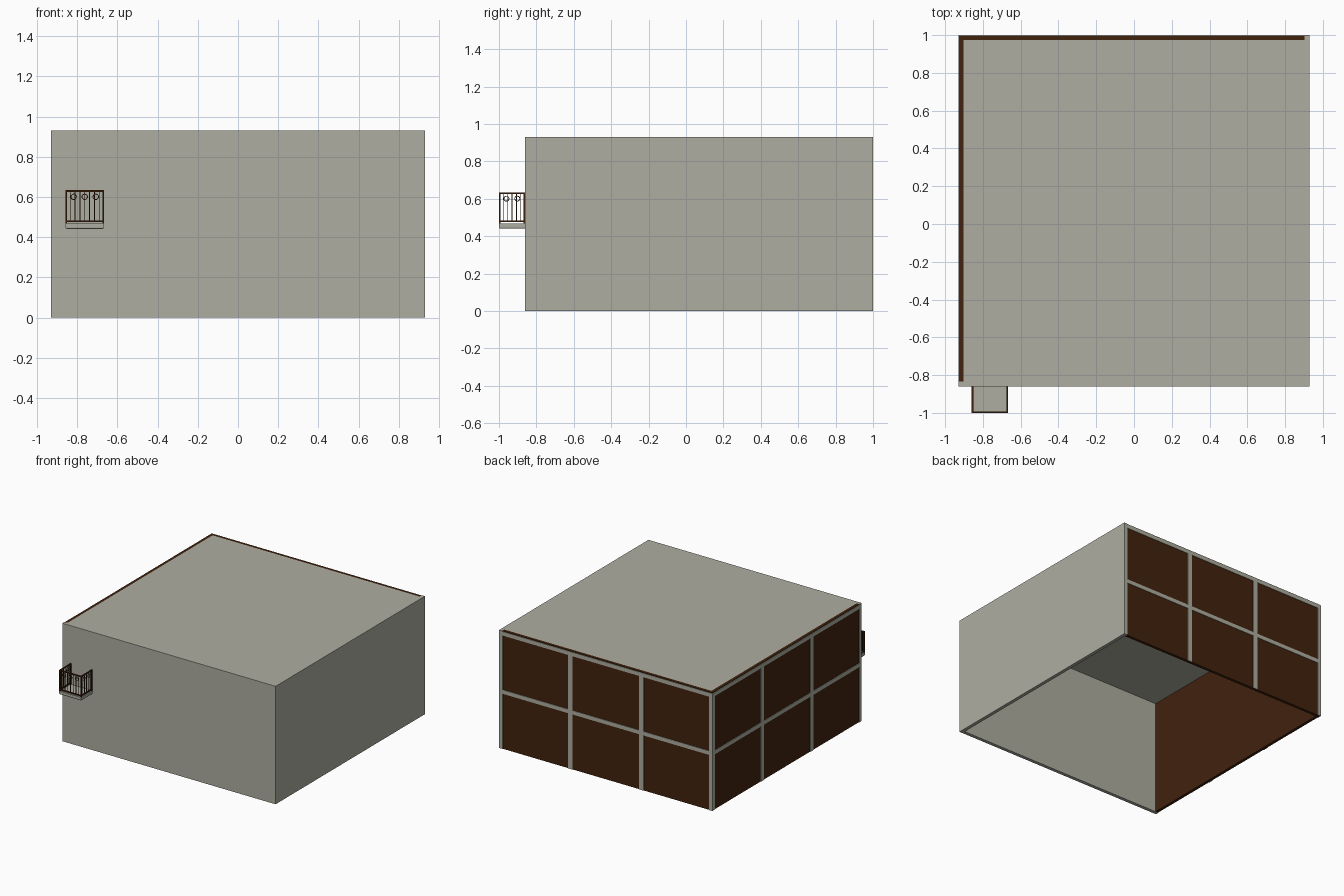
import bpy, bmesh, math
from mathutils import Vector, Matrix

if "Cube" in bpy.data.objects:
    bpy.data.objects.remove(bpy.data.objects["Cube"])


def material(name, rgb):
    m = bpy.data.materials.new(name)
    m.diffuse_color = (*rgb, 1)
    m.use_nodes = True
    m.node_tree.nodes["Principled BSDF"].inputs["Base Color"].default_value = m.diffuse_color
    return m


GREY = material("concrete_grey", (0.42, 0.42, 0.355))
BROWN = material("dark_brown", (0.052, 0.016, 0.004))


def finish(name, bm, mat):
    me = bpy.data.meshes.new(name)
    bm.to_mesh(me)
    bm.free()
    me.materials.append(mat)
    ob = bpy.data.objects.new(name, me)
    bpy.context.collection.objects.link(ob)
    return ob


def add_box(bm, x, y, z):
    lo, hi = Vector((x[0], y[0], z[0])), Vector((x[1], y[1], z[1]))
    mat = Matrix.Translation((lo + hi) / 2) @ Matrix.Diagonal((*(hi - lo), 1))
    bmesh.ops.create_cube(bm, size=1, matrix=mat)


def boxes(name, mat, *specs):
    bm = bmesh.new()
    for s in specs:
        add_box(bm, *s)
    return finish(name, bm, mat)


W, F, B, H, T = 0.93, -0.86, 1.0, 0.93, 0.027
P = 0.004  # how far the grey lattice stands proud of the brown panels

# Hollow room, open underneath
boxes("front_wall", GREY, ((-W, W), (F, F + T), (0, H)))
boxes("right_wall", GREY, ((W - T, W), (F + T, B), (0, H)))
boxes("roof", GREY, ((-W + T, W - T), (F + T, B - T), (H - T, H)))
boxes("back_panel", BROWN, ((-W + P, W - T), (B - T, B - P), (0, H)))
boxes("left_panel", BROWN, ((-W + P, -W + T), (F + T, B - T), (0, H)))

# Lattice strips: three columns by two rows on the back and left
HW = 0.019
rows = [(0.435, 0.466), (H - 0.036, H - 0.005)]


def spans(a, b):
    step = (b - a) / 3
    return [(a, a + 0.03)] + [(a + step * i - HW, a + step * i + HW) for i in (1, 2)] + [(b - 0.03, b)]


def gaps(cols):
    return [(cols[i][1], cols[i + 1][0]) for i in range(3)]


cols = spans(-W, W)
boxes("back_lattice", GREY,
      *[(c, (B - P, B), (0, H - 0.005)) for c in cols],
      *[(g, (B - P, B), r) for g in gaps(cols) for r in rows])
cols = spans(F, B - P)
boxes("left_lattice", GREY,
      *[((-W, -W + P), c, (0, H - 0.005)) for c in cols],
      *[((-W, -W + P), g, r) for g in gaps(cols) for r in rows])

# Balcony floor with softened lower corners
X0, X1, Y0 = -0.859, -0.667, -1.0
floor = boxes("balcony_floor", GREY, ((X0, X1), (Y0, F), (0.441, 0.468)))
bm = bmesh.new()
bm.from_mesh(floor.data)
low = [e for e in bm.edges if all(v.co.z < 0.45 for v in e.verts)
       and not all(v.co.y > F - 0.01 for v in e.verts)]
bmesh.ops.bevel(bm, geom=low, offset=0.008, segments=3, affect='EDGES', profile=0.5)
bm.to_mesh(floor.data)
bm.free()

# Railing: posts, rails, thin bars and rings
Z0, Z1, R = 0.468, 0.635, 0.008
rail_z = [(0.475, 0.484), (Z1 - 0.009, Z1)]
posts = [((x, x + R), (y, y + R), (Z0, Z1)) for x in (X0, X1 - R) for y in (Y0, F - R)]
boxes("railing_posts", BROWN, *posts)
boxes("front_rails", BROWN, *[((X0 + R, X1 - R), (Y0, Y0 + R), z) for z in rail_z])
boxes("side_rails", BROWN, *[((x, x + R), (Y0 + R, F - R), z)
                             for x in (X0, X1 - R) for z in rail_z])
b = 0.002
bars = []
for i in range(1, 8):
    x = X0 + (X1 - X0) * i / 8
    bars.append(((x - b, x + b), (Y0 + R / 2 - b, Y0 + R / 2 + b), (0.484, Z1 - 0.009)))
for i in range(1, 6):
    y = Y0 + (F - Y0) * i / 6
    for x in (X0 + R / 2, X1 - R / 2):
        bars.append(((x - b, x + b), (y - b, y + b), (0.484, Z1 - 0.009)))
boxes("railing_bars", BROWN, *bars)


def ring(name, loc, rot):
    bpy.ops.mesh.primitive_torus_add(location=loc, rotation=rot, major_radius=0.0135,
                                     minor_radius=0.0022, major_segments=20, minor_segments=6)
    ob = bpy.context.object
    ob.name = name
    ob.data.materials.append(BROWN)


for x in (-0.818, -0.763, -0.708):
    ring("front_ring", (x, Y0 + R / 2, 0.601), (math.pi / 2, 0, 0))
for y in (-0.96, -0.902):
    for x in (X0 + R / 2, X1 - R / 2):
        ring("side_ring", (x, y, 0.601), (0, math.pi / 2, 0))
